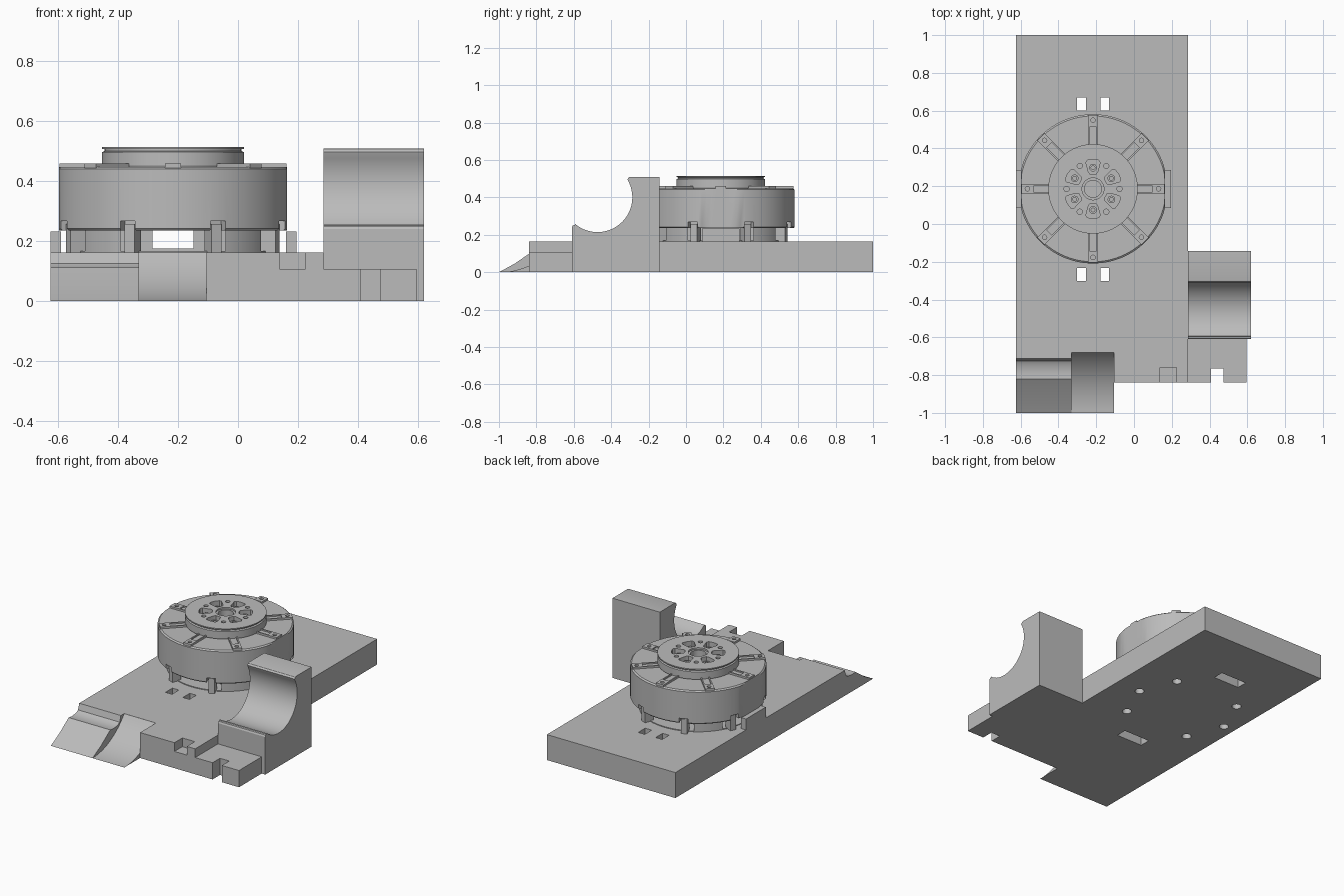
import bpy, bmesh, math
from mathutils import Matrix, Vector

if "Cube" in bpy.data.objects:
    bpy.data.objects.remove(bpy.data.objects["Cube"])

grey = bpy.data.materials.new("plain_grey")
grey.use_nodes = True
colour = (0.5, 0.5, 0.5, 1)
grey.diffuse_color = colour
grey.node_tree.nodes["Principled BSDF"].inputs["Base Color"].default_value = colour

CX, CY, TOP = -0.217, 0.186, 0.163
CENTRE = Vector((CX, CY, 0))


def finish(name, bm):
    bmesh.ops.recalc_face_normals(bm, faces=bm.faces)
    mesh = bpy.data.meshes.new(name)
    bm.to_mesh(mesh)
    bm.free()
    mesh.materials.append(grey)
    obj = bpy.data.objects.new(name, mesh)
    bpy.context.collection.objects.link(obj)
    return obj


def prism(name, pts, low, high, axis="Z"):
    """Extrude an outline along z, or a (y, z) profile along x."""
    place = (lambda a, b: (a, b, low)) if axis == "Z" else (lambda a, b: (low, a, b))
    bm = bmesh.new()
    face = bm.faces.new([bm.verts.new(place(a, b)) for a, b in pts])
    out = bmesh.ops.extrude_face_region(bm, geom=[face])
    d = high - low
    move = (0, 0, d) if axis == "Z" else (d, 0, 0)
    bmesh.ops.translate(bm, vec=move, verts=[v for v in out["geom"] if isinstance(v, bmesh.types.BMVert)])
    return finish(name, bm)


def box(name, x0, x1, y0, y1, z0, z1):
    return prism(name, [(x0, y0), (x1, y0), (x1, y1), (x0, y1)], z0, z1)


def lathe(name, profile, centre=CENTRE, seg=96):
    bm = bmesh.new()
    verts = [bm.verts.new((r, 0, z)) for r, z in profile]
    edges = [bm.edges.new(p) for p in zip(verts, verts[1:])]
    bmesh.ops.spin(bm, geom=verts + edges, cent=(0, 0, 0), axis=(0, 0, 1),
                   angle=math.tau, steps=seg)
    bmesh.ops.remove_doubles(bm, verts=bm.verts, dist=1e-5)
    bmesh.ops.translate(bm, vec=centre, verts=bm.verts)
    return finish(name, bm)


def cylinder(name, r, z0, z1, centre=CENTRE, seg=24):
    return lathe(name, [(0, z0), (r, z0), (r, z1), (0, z1)], centre, seg)


def polar(r, deg):
    a = math.radians(deg)
    return CENTRE + Vector((r * math.cos(a), r * math.sin(a), 0))


def turned(obj, deg):
    """Rotate a part drawn around the origin and move it to the motor axis."""
    obj.data.transform(Matrix.Translation(CENTRE) @ Matrix.Rotation(math.radians(deg), 4, "Z"))
    return obj


def cut(target, *cutters):
    for cutter in cutters:
        mod = target.modifiers.new("cut", "BOOLEAN")
        mod.operation, mod.solver, mod.object = "DIFFERENCE", "EXACT", cutter
        bpy.context.view_layer.update()
        graph = bpy.context.evaluated_depsgraph_get()
        mesh = bpy.data.meshes.new_from_object(target.evaluated_get(graph))
        target.modifiers.clear()
        target.data = mesh
        bpy.data.objects.remove(cutter)


def smooth(obj):
    bpy.ops.object.select_all(action="DESELECT")
    obj.select_set(True)
    bpy.context.view_layer.objects.active = obj
    bpy.ops.object.shade_smooth_by_angle(angle=math.radians(25))


def arc(cy, cz, r, start, end, n=20):
    angles = [math.radians(start + (end - start) * i / n) for i in range(n + 1)]
    return [(cy + r * math.cos(a), cz + r * math.sin(a)) for a in angles]


# Base plate with front notch, tie slots and screw holes
base = prism("base_plate", [(-.625, 1), (.285, 1), (.285, -.84), (-.105, -.84), (-.105, -.68),
                            (-.33, -.68), (-.33, -.713), (-.625, -.713)], 0, TOP)
cut(base, box("notch", .138, .226, -.9, -.76, .107, .3))
for y in (-.268, .636):
    cut(base, box("channel", -.31, -.125, y - .035, y + .035, -.1, .08))
    for x in (-.278, -.155):
        cut(base, box("slot", x - .023, x + .023, y - .035, y + .035, .07, .3))
for deg in (-45, 0, 45, 135, 180, 225):
    cut(base, cylinder("hole", .028, -.1, .13, polar(.33, deg)))

# Front ramps: a ridged one and a scooped one
ridge = prism("ridged_ramp", [(-1, 0), (-.915, .046), (-.82, .112), (-.79, .108), (-.745, .113),
                              (-.725, .125), (-.713, TOP), (-.713, 0)], -.625, -.33, "X")
rad = .396
end = -90 + math.degrees(math.asin(.32 / rad))
scoop = prism("scooped_ramp", arc(-1, rad, rad, -90, end) + [(-.68, 0)], -.33, -.105, "X")

# Curved cradle and the low step in front of it
cradle = prism("cradle", [(-.61, 0), (-.61, .24), (-.605, .25), (-.595, .252)]
               + arc(-.473, .40, .186, -130, 30, 28)
               + [(-.313, .497), (-.305, .507), (-.295, .51), (-.142, .51), (-.142, 0)], .285, .62, "X")
prism("front_step", [(.285, -.61), (.285, -.84), (.408, -.84), (.408, -.765), (.474, -.765),
                     (.474, -.84), (.595, -.84), (.595, -.61)], 0, .107)

# Stator under the motor, open on four sides with a channel through it
stator = cylinder("stator", .342, TOP, .24, seg=96)
cut(stator, box("channel", CX - .068, CX + .068, CY - .5, CY + .5, .175, .3))
for deg in range(0, 360, 90):
    cut(stator, turned(box("opening", .22, .5, -.175, .175, .168, .3), deg))

# Side lugs
for name, x in (("right_lug", -.625), ("left_lug", .16)):
    box(name, x, x + .035, CY - .1, CY + .1, TOP, .233)

# Rotor drum with rim notches, slightly flattened on both sides
rotor = lathe("rotor", [(0, .235), (.388, .235), (.395, .242), (.395, .441), (.386, .448), (0, .448)])
for v in rotor.data.vertices:
    v.co.x = max(CX - .38, min(CX + .38, v.co.x))
for i in range(8):
    deg = 22.5 + 45 * i
    cut(rotor, turned(box("notch", .355, .45, -.027, .027, .2, .268), deg))
    turned(box("clip_post", .32, .378, -.018, .018, TOP, .258), deg)

# Radial ribs with screw heads
for i in range(8):
    flat = i in (0, 4)
    length, bolt = (.378, .347) if flat else (.39, .363)
    rib = turned(box("rib", .23, length, -.027, .027, .44, .46), 45 * i)
    cut(rib, turned(box("groove", .2, bolt - .035, -.019, .019, .452, .5), 45 * i),
        cylinder("screw_hole", .012, .45, .5, polar(bolt, 45 * i), 16))

# Hub with lip, pockets, bosses and centre bore
hub = lathe("hub", [(0, .44), (.23, .44), (.237, .452), (.237, .497), (.228, .501), (.228, .507),
                    (.237, .508), (.237, .515), (0, .515)])
for i in range(6):
    deg = 90 + 60 * i
    outline = [(.078, -.016), (.088, -.024), (.14, -.038), (.152, -.03), (.156, 0),
               (.152, .03), (.14, .038), (.088, .024), (.078, .016)]
    cut(hub, turned(prism("pocket", outline, .475, .6), deg),
        cylinder("small_hole", .014, .49, .6, polar(.14, deg + 30), 16))
    lathe("pocket_boss", [(0, .47), (.02, .47), (.02, .495), (.01, .495), (.01, .475), (0, .475)],
          polar(.112, deg), 20)
cut(hub, cylinder("bore", .058, .505, .6, seg=48), cylinder("bore", .045, .46, .6, seg=48))

for part in (base, ridge, scoop, cradle, stator, rotor, hub):
    smooth(part)
